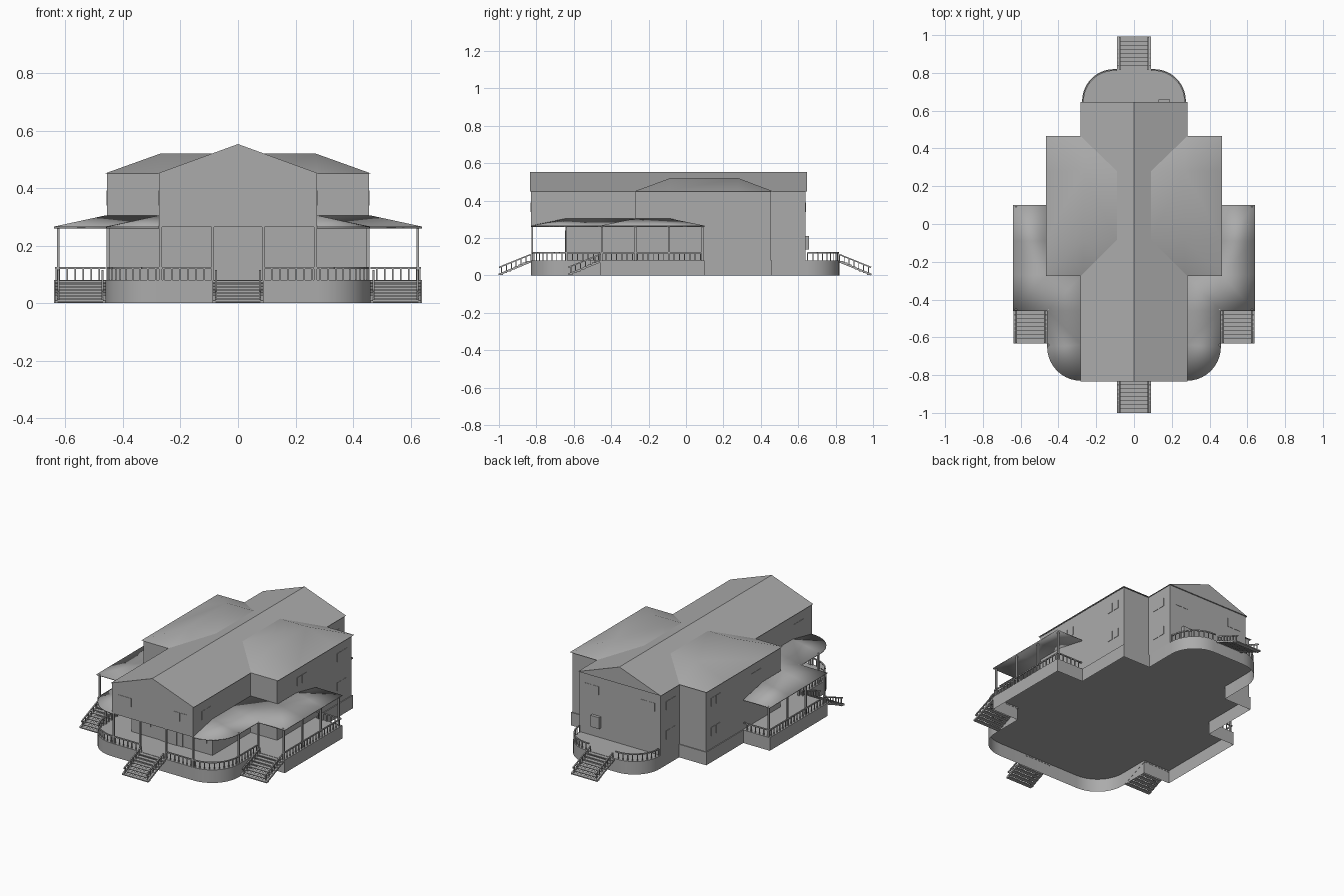
import bpy, bmesh
from math import sin, cos, pi, ceil
from mathutils import Vector, Matrix

if "Cube" in bpy.data.objects:
    bpy.data.objects.remove(bpy.data.objects["Cube"], do_unlink=True)

GREY = 0.41
grey = bpy.data.materials.new("warm_grey")
grey.use_nodes = True
grey.diffuse_color = (GREY, GREY, GREY, 1)
grey.node_tree.nodes["Principled BSDF"].inputs["Base Color"].default_value = (GREY, GREY, GREY, 1)

CORE, WING, SIDE = 0.275, 0.46, 0.64      # half widths of the house
FRONT, BACK = -0.83, 0.64
FLOOR, STOREY, EAVE = 0.08, 0.265, 0.45


def finish(name, bm, mirror=False, smooth=False):
    """Turn a bmesh into an object, optionally mirrored across x."""
    if mirror:
        both = bmesh.ops.duplicate(bm, geom=bm.verts[:] + bm.edges[:] + bm.faces[:])["geom"]
        copy = [v for v in both if isinstance(v, bmesh.types.BMVert)]
        bmesh.ops.scale(bm, vec=(-1, 1, 1), verts=copy)
        bmesh.ops.reverse_faces(bm, faces=[f for f in both if isinstance(f, bmesh.types.BMFace)])
    mesh = bpy.data.meshes.new(name)
    bm.to_mesh(mesh)
    bm.free()
    mesh.materials.append(grey)
    if smooth:
        mesh.shade_smooth()
        mesh.set_sharp_from_angle(angle=pi / 6)
    obj = bpy.data.objects.new(name, mesh)
    bpy.context.collection.objects.link(obj)
    return obj


def add_box(bm, lo, hi):
    lo, hi = Vector(lo), Vector(hi)
    m = Matrix.Translation((lo + hi) / 2) @ Matrix.Diagonal((*(hi - lo), 1))
    bmesh.ops.create_cube(bm, size=1, matrix=m)


def add_beam(bm, a, b, w):
    """Square bar between two points."""
    a, b = Vector(a), Vector(b)
    d = b - a
    rot = d.to_track_quat('Z', 'Y').to_matrix().to_4x4()
    m = Matrix.Translation((a + b) / 2) @ rot @ Matrix.Diagonal((w, w, d.length, 1))
    bmesh.ops.create_cube(bm, size=1, matrix=m)


def add_faces(bm, points, faces):
    vs = {k: bm.verts.new(p) for k, p in points.items()}
    for f in faces:
        bm.faces.new([vs[k] for k in f.split()])
    bmesh.ops.recalc_face_normals(bm, faces=bm.faces[:])
    if sum(f.normal.z for f in bm.faces) < 0:
        bmesh.ops.reverse_faces(bm, faces=bm.faces[:])


def arc(cx, cy, r, a0, a1, n=10):
    return [(cx + r * cos(a0 + (a1 - a0) * i / n), cy + r * sin(a0 + (a1 - a0) * i / n))
            for i in range(n + 1)]


front_curve = arc(0.28, -0.65, 0.18, -pi / 2, 0)
back_curve = arc(0.105, 0.65, 0.17, 0, pi / 2)

# Foundation skirt with the floor on top, open underneath
half = ([(0, FRONT)] + front_curve
        + [(WING, -WING), (SIDE, -WING), (SIDE, 0.1), (WING, 0.1), (WING, 0.46), (CORE, 0.46)]
        + back_curve + [(0, 0.82)])
outline = half + [(-x, y) for x, y in reversed(half[1:-1])]
bm = bmesh.new()
floor = bm.faces.new([bm.verts.new((x, y, FLOOR)) for x, y in outline])
skirt = bmesh.ops.extrude_edge_only(bm, edges=floor.edges[:])["geom"]
bmesh.ops.translate(bm, vec=(0, 0, -FLOOR), verts=[v for v in skirt if isinstance(v, bmesh.types.BMVert)])
bmesh.ops.recalc_face_normals(bm, faces=bm.faces[:])
bm.faces.ensure_lookup_table()
if bm.faces[0].normal.z < 0:
    bmesh.ops.reverse_faces(bm, faces=bm.faces[:])
finish("foundation", bm, smooth=True)

# Walls
bm = bmesh.new()
add_box(bm, (-CORE, -0.64, FLOOR), (CORE, BACK, STOREY))
finish("lower_walls", bm)
bm = bmesh.new()
add_box(bm, (-CORE, FRONT, STOREY), (CORE, BACK, EAVE))
finish("upper_walls", bm)
bm = bmesh.new()
add_box(bm, (CORE, -0.27, FLOOR), (0.455, 0.455, EAVE))
finish("wing_walls", bm, mirror=True)

# Main gable roof
bm = bmesh.new()
gable = [bm.verts.new((x, FRONT - 0.003, z)) for x, z in ((-0.282, EAVE), (0.282, EAVE), (0, 0.553))]
end = bm.faces.new(gable)
ext = bmesh.ops.extrude_face_region(bm, geom=[end])["geom"]
bmesh.ops.translate(bm, vec=(0, 1.48, 0), verts=[v for v in ext if isinstance(v, bmesh.types.BMVert)])
bmesh.ops.recalc_face_normals(bm, faces=bm.faces[:])
finish("main_roof", bm)

# Wing roofs: hipped sides around a flat top
TOP = 0.52
bm = bmesh.new()
add_faces(bm, {
    "a": (0.09, -0.275, EAVE), "b": (0.27, -0.275, EAVE), "c": (0.465, -0.275, EAVE),
    "d": (0.465, -0.085, EAVE), "e": (0.465, 0.28, EAVE), "f": (0.465, 0.465, EAVE),
    "g": (0.27, 0.465, EAVE), "h": (0.09, 0.465, EAVE),
    "i": (0.09, -0.085, TOP), "j": (0.27, -0.085, TOP),
    "k": (0.27, 0.28, TOP), "l": (0.09, 0.28, TOP)},
    ["a b j i", "b c j", "c d j", "d e k j", "e f k", "f g k", "g h l k", "i j k l"])
finish("wing_roof", bm, mirror=True, smooth=True)

# Wrap-around porch roofs
HIGH, LOW = 0.305, 0.266
points = {
    "a": (CORE, -0.64, HIGH), "b": (CORE, -WING, HIGH), "c": (CORE, -0.27, HIGH),
    "d": (WING, -0.27, HIGH), "e": (WING, -0.09, HIGH), "f": (WING, 0.1, LOW),
    "g": (SIDE, 0.1, LOW), "h": (SIDE, -0.09, LOW), "i": (SIDE, -0.27, LOW),
    "j": (SIDE, -WING, LOW), "v": (WING, -WING, LOW), "q0": (CORE, FRONT, LOW)}
points.update({f"p{i}": (x, y, LOW) for i, (x, y) in enumerate(front_curve)})
faces = ["a q0 p0", "a p10 v b", "b v c", "c v d", "d v j", "d j i", "d i h e", "e h g", "e g f"]
faces += [f"a p{i} p{i + 1}" for i in range(10)]
bm = bmesh.new()
add_faces(bm, points, faces)
porch_roof = finish("porch_roof", bm, mirror=True, smooth=True)
thick = porch_roof.modifiers.new("thickness", 'SOLIDIFY')
thick.thickness = 0.006

# Porch columns
bm = bmesh.new()
for x, y in [(0.088, -0.822), (0.27, -0.822), (0.452, -0.64), (0.452, -0.45),
             (0.625, -0.45), (0.625, -0.27), (0.625, -0.09), (0.625, 0.088)]:
    add_box(bm, (x - 0.005, y - 0.005, FLOOR), (x + 0.005, y + 0.005, 0.268))
finish("porch_columns", bm, mirror=True)


# Railings with evenly spaced balusters
def add_railing(bm, path, rise=0.042):
    path = [Vector((*p, FLOOR)) if len(p) == 2 else Vector(p) for p in path]
    up = Vector((0, 0, rise))
    step, carry = 0.028, 0.0
    for a, b in zip(path, path[1:]):
        add_beam(bm, a + up, b + up, 0.007)
        length, s = (b - a).length, carry
        while s <= length:
            p = a.lerp(b, s / length)
            add_beam(bm, p, p + up, 0.005)
            s += step
        carry = s - length


front_rail = [(0.09, -0.823)] + arc(0.28, -0.65, 0.173, -pi / 2, 0) + [(0.453, -WING)]
side_rail = [(0.633, -0.455), (0.633, 0.094), (0.46, 0.094)]
back_rail = arc(0.105, 0.65, 0.164, 0, pi / 2) + [(0.09, 0.814)]
for name, path in (("front_railing", front_rail), ("side_railing", side_rail), ("back_railing", back_rail)):
    bm = bmesh.new()
    add_railing(bm, path)
    finish(name, bm, mirror=True)


# Stairs: open treads between two sloped strings, with handrails
def add_stairs(bm, cx, y_top, way):
    run, n, hw = 0.17, 8, 0.088
    for i in range(n):
        y = y_top + way * run * (i + 0.5) / n
        z = FLOOR * (1 - (i + 0.5) / n)
        add_box(bm, (cx - hw, y - 0.012, z - 0.003), (cx + hw, y + 0.012, z + 0.003))
    for s in (-1, 1):
        top = Vector((cx + s * (hw - 0.004), y_top, FLOOR - 0.006))
        low = Vector((top.x, y_top + way * run, 0.005))
        add_beam(bm, top, low, 0.01)
        inner = Vector((-s * 0.008, 0, 0))
        add_railing(bm, [top + inner, low + inner], 0.038)


for name, cx, y, way, mirror in (("front_stairs", 0, FRONT, -1, False),
                                 ("back_stairs", 0, 0.82, 1, False),
                                 ("side_stairs", 0.548, -WING, -1, True)):
    bm = bmesh.new()
    add_stairs(bm, cx, y, way)
    finish(name, bm, mirror=mirror)

# Entrance door with its surround
bm = bmesh.new()
add_box(bm, (-0.075, -0.645, FLOOR), (0.075, -0.639, 0.245))
add_box(bm, (-0.037, -0.648, FLOOR), (0.037, -0.644, 0.24))
finish("front_door", bm)

# Back door hood
bm = bmesh.new()
add_box(bm, (0.13, BACK, 0.14), (0.19, BACK + 0.018, 0.21))
finish("back_hatch", bm)


# Windows: pairs of thin sashes
def add_window(bm, x, y, z, along_x):
    for s in (-0.025, 0.025):
        dx, dy = (0.021, 0.002) if along_x else (0.002, 0.021)
        cx, cy = (x + s, y) if along_x else (x, y + s)
        add_box(bm, (cx - dx, cy - dy, z - 0.026), (cx + dx, cy + dy, z + 0.026))


bm = bmesh.new()
for y, z in ((FRONT, 0.365), (-0.64, 0.17), (BACK, 0.365)):
    add_window(bm, 0.19, y, z, True)
for x, y in ((CORE, -0.7), (0.455, -0.03), (0.455, 0.36), (CORE, 0.54)):
    add_window(bm, x, y, 0.365, False)
for x, y in ((0.455, 0.36), (CORE, 0.54)):
    add_window(bm, x, y, 0.185, False)
finish("windows", bm, mirror=True)
